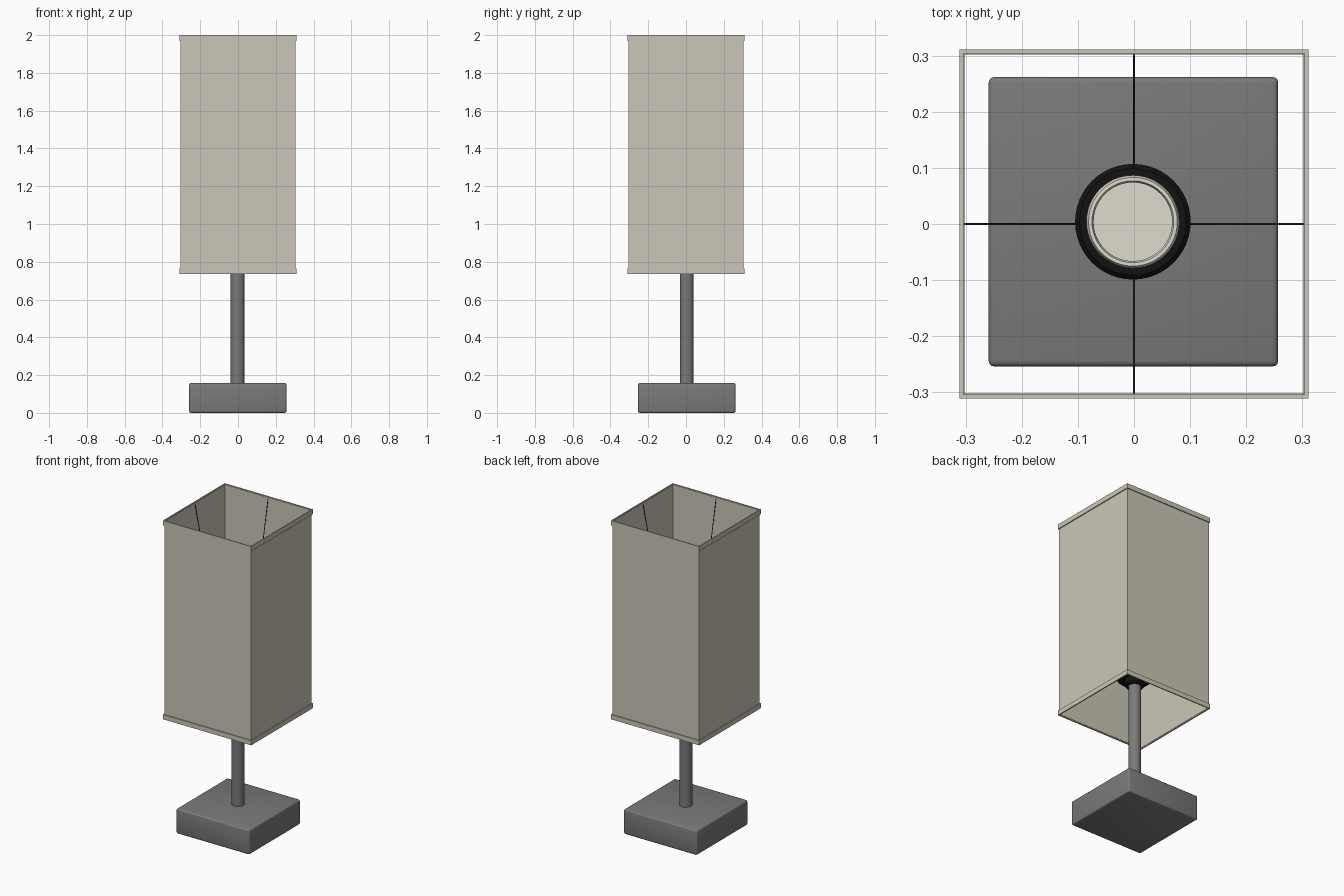
import bpy, bmesh, math
from mathutils import Vector

if "Cube" in bpy.data.objects:
    bpy.data.objects.remove(bpy.data.objects["Cube"])


def material(name, rgb):
    m = bpy.data.materials.new(name)
    m.diffuse_color = (*rgb, 1)
    m.use_nodes = True
    m.node_tree.nodes["Principled BSDF"].inputs["Base Color"].default_value = m.diffuse_color
    return m


GREY = material("grey_metal", (0.195, 0.195, 0.195))
LINEN = material("linen", (0.60, 0.565, 0.48))
BLACK = material("black_plastic", (0.006, 0.006, 0.006))
CREAM = material("cream_plastic", (0.74, 0.71, 0.62))
WIRE = material("dark_wire", (0.05, 0.05, 0.05))
CX, CY = -0.002, 0.004      # axis of the stem and socket


def finish(name, bm, mat, smooth=False):
    bmesh.ops.recalc_face_normals(bm, faces=bm.faces[:])
    me = bpy.data.meshes.new(name)
    bm.to_mesh(me)
    bm.free()
    me.materials.append(mat)
    ob = bpy.data.objects.new(name, me)
    bpy.context.collection.objects.link(ob)
    if smooth:
        bpy.ops.object.select_all(action='DESELECT')
        ob.select_set(True)
        bpy.context.view_layer.objects.active = ob
        bpy.ops.object.shade_smooth_by_angle(angle=math.radians(35))
    return ob


def lathe(name, profile, mat, n=48):
    """Revolve (radius, z) points about the lamp axis."""
    bm = bmesh.new()
    vs = [bm.verts.new((CX + r, CY, z)) for r, z in profile]
    edges = [bm.edges.new(p) for p in zip(vs, vs[1:])]
    bmesh.ops.spin(bm, geom=vs + edges, cent=(CX, CY, 0), axis=(0, 0, 1),
                   angle=math.tau, steps=n)
    bmesh.ops.remove_doubles(bm, verts=bm.verts[:], dist=1e-5)
    return finish(name, bm, mat, True)


def square_tube(name, outer, inner, z0, z1, mat):
    """Open square sleeve with a wall thickness."""
    bm = bmesh.new()
    rings = []
    for h, z in ((outer, z0), (outer, z1), (inner, z1), (inner, z0)):
        rings.append([bm.verts.new((sx * h, sy * h, z))
                      for sx, sy in ((-1, -1), (1, -1), (1, 1), (-1, 1))])
    for k in range(4):
        a, b = rings[k], rings[(k + 1) % 4]
        for i in range(4):
            j = (i + 1) % 4
            bm.faces.new((a[i], a[j], b[j], b[i]))
    return finish(name, bm, mat)


# Base block with softened edges
bm = bmesh.new()
bmesh.ops.create_cube(bm, size=1)
for v in bm.verts:
    v.co = (v.co.x * 0.516 - 0.001, v.co.y * 0.516 + CY, (v.co.z + 0.5) * 0.158)
bmesh.ops.bevel(bm, geom=bm.edges[:], offset=0.01, segments=3, profile=0.5,
                affect='EDGES')
finish("base", bm, GREY, True)

# Stem
lathe("stem", [(0, 0.15), (0.037, 0.15), (0.037, 0.93), (0, 0.93)], GREY, 32)

# Shade walls and the two trim bands
square_tube("shade", 0.305, 0.302, 0.74, 1.995, LINEN)
for name, z in (("lower_trim", 0.735), ("upper_trim", 1.97)):
    square_tube(name, 0.311, 0.304, z, z + 0.03, LINEN)

# Socket: stepped black holder with a wide collar
lathe("socket_holder", [(0, 0.90), (0.05, 0.90), (0.058, 0.91), (0.058, 0.945),
                        (0.095, 0.945), (0.103, 0.953), (0.103, 0.975),
                        (0.095, 0.983), (0.08, 0.983), (0.08, 0.96),
                        (0, 0.96)], BLACK)

# Open cream sleeve for the bulb
lathe("bulb_sleeve", [(0, 0.965), (0.083, 0.965), (0.083, 1.055), (0.079, 1.065),
                      (0.073, 1.065), (0.070, 1.058), (0.070, 0.985),
                      (0, 0.985)], CREAM)

# Four wires from the collar up to the middle of each shade wall
for i, side in enumerate(("right", "back", "left", "front")):
    a = i * math.pi / 2
    d = Vector((math.cos(a), math.sin(a), 0))
    start = d * 0.098 + Vector((0, 0, 0.965))
    end = d * 0.301 + Vector((0, 0, 1.985))
    bm = bmesh.new()
    bmesh.ops.create_cone(bm, cap_ends=True, segments=8, radius1=0.0022,
                          radius2=0.0022, depth=(end - start).length)
    rot = (end - start).to_track_quat('Z', 'Y').to_matrix()
    bmesh.ops.rotate(bm, verts=bm.verts[:], matrix=rot)
    bmesh.ops.translate(bm, verts=bm.verts[:], vec=(start + end) / 2)
    finish("wire_" + side, bm, WIRE, True)
